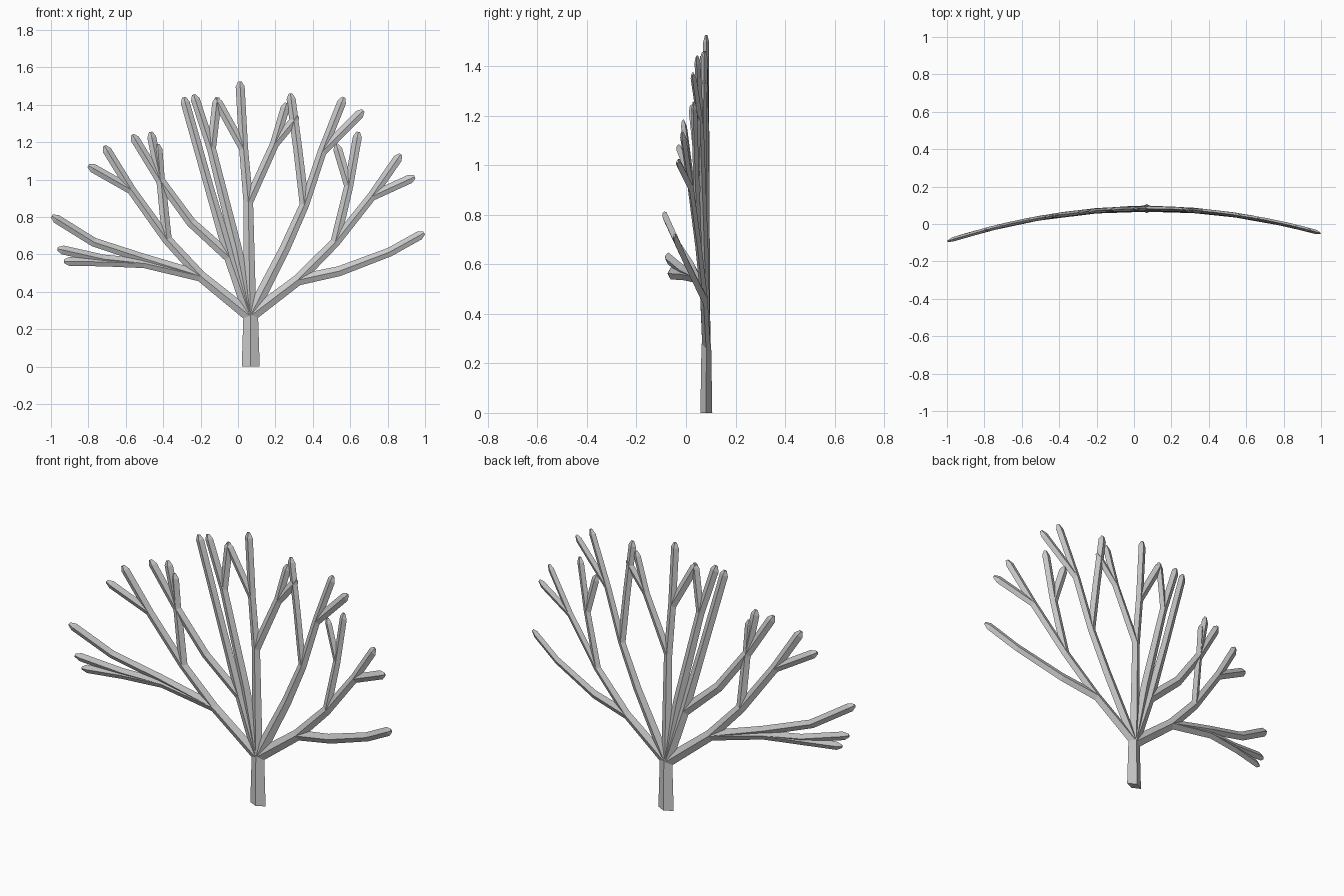
import bpy, bmesh, math
from mathutils import Vector

if "Cube" in bpy.data.objects:
    bpy.data.objects.remove(bpy.data.objects["Cube"])

coral = bpy.data.materials.new("stone_grey")
coral.diffuse_color = (0.6, 0.6, 0.6, 1)
coral.use_nodes = True
coral.node_tree.nodes["Principled BSDF"].inputs["Base Color"].default_value = coral.diffuse_color

BASE = (0.065, 0.27)      # where all limbs meet
FLAT = 0.5                # depth of a branch relative to its width


def bow(x):
    """Depth of the gently curved fan at a given x."""
    return 0.082 - 0.152 * (x - 0.07) ** 2


def half_width(p):
    """Branches thin out away from the base."""
    d = (p - Vector(BASE)).length
    return 0.033 - 0.009 * min(1, d / 0.75)


def branch(name, points, widths=None, pointed=True):
    """Flattened diamond-section tube through (x, z) points, with mitred joints."""
    pts = [Vector(p) for p in points]
    w = widths or [half_width(p) for p in pts]
    if pointed:           # short bevelled tip
        end = (pts[-1] - pts[-2]).normalized()
        pts.insert(-1, pts[-1] - end * 0.028)
        w = w[:-1] + [w[-1], w[-1] * 0.4]
    bm = bmesh.new()
    rings = []
    for i, p in enumerate(pts):
        a = (p - pts[i - 1]).normalized() if i else None
        b = (pts[i + 1] - p).normalized() if i < len(pts) - 1 else None
        t = ((a or b) + (b or a)).normalized()
        mitre = 1 / max(0.7, t.dot(a or b))
        n = Vector((t.y, -t.x)) * w[i] * mitre
        y, d = bow(p.x), w[i] * FLAT
        rings.append([bm.verts.new(c) for c in (
            (p.x + n.x, bow(p.x + n.x), p.y + n.y), (p.x, y + d, p.y),
            (p.x - n.x, bow(p.x - n.x), p.y - n.y), (p.x, y - d, p.y))])
    for r, s in zip(rings, rings[1:]):
        for k in range(4):
            bm.faces.new((r[k], r[(k + 1) % 4], s[(k + 1) % 4], s[k]))
    bm.faces.new(rings[0][::-1])
    bm.faces.new(rings[-1])
    bmesh.ops.recalc_face_normals(bm, faces=bm.faces)
    me = bpy.data.meshes.new(name)
    bm.to_mesh(me)
    bm.free()
    me.materials.append(coral)
    ob = bpy.data.objects.new(name, me)
    bpy.context.collection.objects.link(ob)


# Trunk
branch("trunk", [(0.068, 0), (0.068, 0.28)], [0.048, 0.039], pointed=False)

# Left limb and its forks
fork, crook = (-0.20, 0.484), (-0.38, 0.68)
elbow, low = (-0.57, 0.945), (-0.50, 0.552)
branch("left_limb", [BASE, fork, crook, elbow, (-0.80, 1.075)])
branch("left_limb_twig", [elbow, (-0.715, 1.18)])
branch("left_limb_upright", [crook, (-0.41, 0.975), (-0.467, 1.255)])
branch("left_low_branch", [fork, (-0.51, 0.58), (-0.77, 0.665), (-0.995, 0.805)])
branch("left_low_branch_mid", [fork, low, (-0.72, 0.575), (-0.965, 0.63)])
branch("left_low_branch_twig", [low, (-0.72, 0.56), (-0.93, 0.563)])

# Inner left limb
knee, wrist = (-0.045, 0.585), (-0.415, 0.995)
branch("inner_left_limb", [BASE, knee, (-0.25, 0.77), wrist, (-0.565, 1.24)])
branch("inner_left_twig", [wrist, (-0.43, 1.19)])

# Long slender limbs
branch("slender_outer", [BASE, knee, (-0.152, 0.95), (-0.29, 1.44)])
split = (-0.142, 1.165)
branch("slender_inner", [BASE, (-0.01, 0.64), split, (-0.237, 1.455)])
branch("slender_twig", [split, (-0.11, 1.44)])

# Central limb
mid, upper, side = (0.055, 0.88), (0.03, 1.165), (0.195, 1.19)
branch("centre_limb", [BASE, mid, upper, (0.01, 1.525)])
branch("centre_left_twig", [upper, (-0.12, 1.435)])
branch("centre_right_branch", [mid, side, (0.26, 1.41)])
branch("centre_right_twig", [side, (0.32, 1.34)])

# Inner right limb
joint, top = (0.355, 0.865), (0.45, 1.15)
branch("inner_right_limb", [BASE, (0.25, 0.63), joint, top, (0.565, 1.44)])
branch("inner_right_twig", [top, (0.67, 1.37)])
branch("inner_right_upright", [joint, (0.32, 1.16), (0.28, 1.46)])

# Right limb and its forks
fork, crook = (0.32, 0.463), (0.52, 0.665)
elbow, rise = (0.715, 0.91), (0.592, 0.965)
branch("right_limb", [BASE, fork, crook, elbow, (0.87, 1.135)])
branch("right_limb_twig", [elbow, (0.945, 1.015)])
branch("right_upright", [crook, rise, (0.643, 1.255)])
branch("right_upright_twig", [rise, (0.525, 1.19)])
branch("right_low_branch", [fork, (0.54, 0.51), (0.81, 0.612), (0.995, 0.715)])
